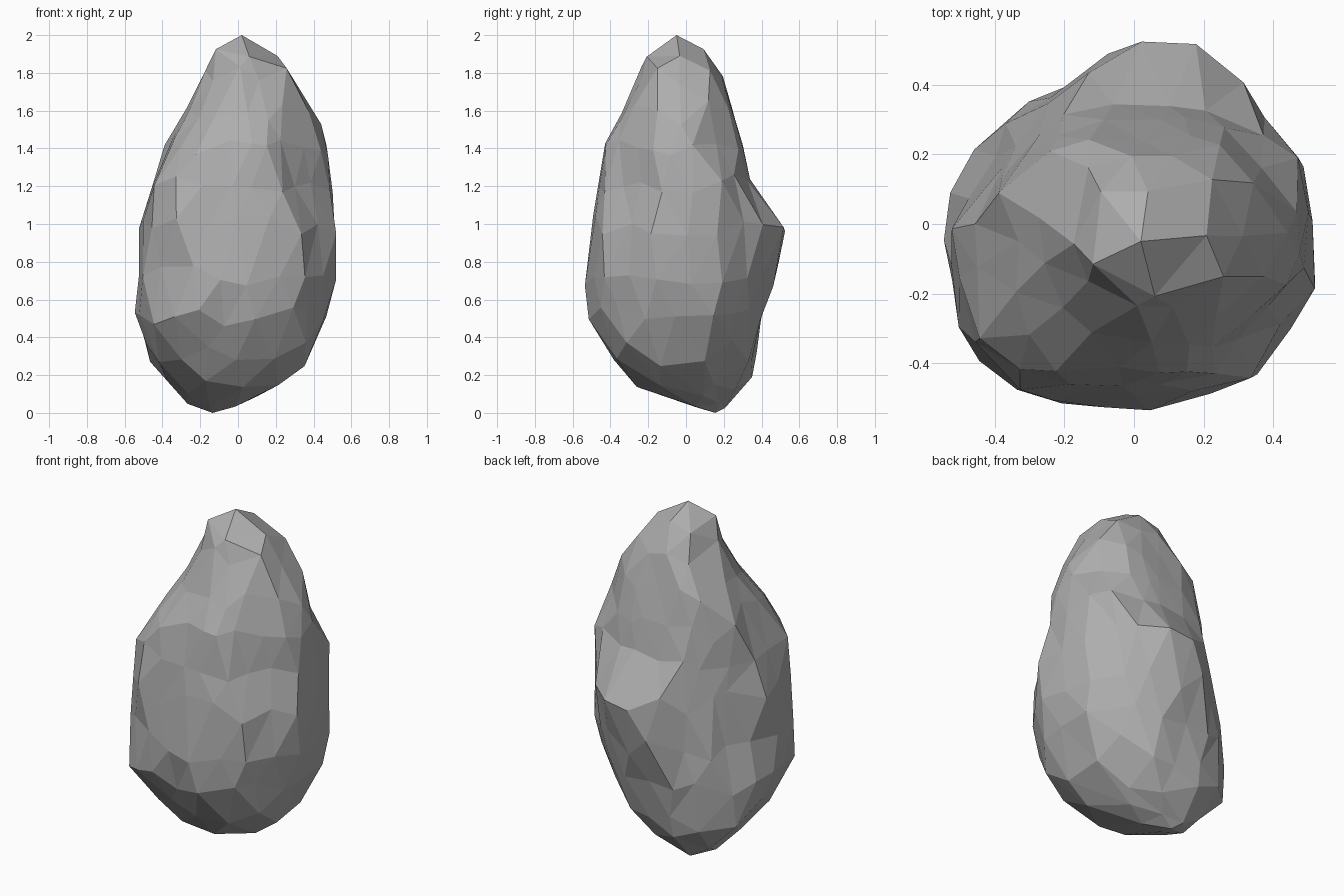
import bpy
import bmesh
import math
import random
from mathutils import Vector, noise

random.seed(7)

cube = bpy.data.objects.get("Cube")
if cube:
    bpy.data.objects.remove(cube, do_unlink=True)

# Reach of the rock by height, in eight directions turning from +x through +y
SECTIONS = [
    (0.00, (-0.10, 0.03, 0.18, 0.23, 0.17, 0.02, -0.13, -0.20)),
    (0.05, (0.04, 0.09, 0.24, 0.30, 0.29, 0.12, 0.0, 0.05)),
    (0.13, (0.20, 0.20, 0.33, 0.39, 0.31, 0.27, 0.27, 0.32)),
    (0.25, (0.37, 0.32, 0.35, 0.45, 0.47, 0.42, 0.35, 0.42)),
    (0.45, (0.44, 0.41, 0.39, 0.48, 0.52, 0.56, 0.48, 0.51)),
    (0.63, (0.50, 0.47, 0.43, 0.45, 0.53, 0.58, 0.53, 0.55)),
    (0.92, (0.52, 0.49, 0.53, 0.42, 0.52, 0.57, 0.51, 0.54)),
    (1.08, (0.53, 0.50, 0.47, 0.37, 0.48, 0.55, 0.48, 0.51)),
    (1.20, (0.49, 0.49, 0.34, 0.36, 0.46, 0.53, 0.46, 0.48)),
    (1.36, (0.48, 0.38, 0.30, 0.37, 0.41, 0.48, 0.43, 0.44)),
    (1.50, (0.45, 0.35, 0.29, 0.35, 0.33, 0.35, 0.38, 0.40)),
    (1.74, (0.31, 0.33, 0.21, 0.21, 0.19, 0.20, 0.25, 0.32)),
    (1.86, (0.25, 0.20, 0.16, 0.14, 0.15, 0.18, 0.22, 0.27)),
    (1.94, (0.13, 0.10, 0.08, 0.10, 0.11, 0.16, 0.16, 0.19)),
    (2.00, (0.03, 0.0, -0.04, -0.04, -0.01, 0.03, 0.06, 0.06)),
]
ANGLES = [k * math.pi / 4 for k in range(8)]

# Hollows: centre, radius, depth
HOLLOWS = [
    ((0.36, -0.25, 1.12), 0.20, 0.05),   # front left cleft
    ((0.42, 0.20, 0.50), 0.20, 0.03),    # lower left cleft
]


def section_at(z):
    """Interpolate the eight reaches at one height."""
    for (za, a), (zb, b) in zip(SECTIONS, SECTIONS[1:]):
        if z <= zb:
            t = max(0, (z - za) / (zb - za))
            return [p + (q - p) * t for p, q in zip(a, b)]
    return SECTIONS[-1][1]


def rock_point(n):
    """Carry a direction on the unit sphere to the rock surface."""
    arc = 1 - 2 * math.acos(max(-1, min(1, n.z))) / math.pi
    z = 1 + (n.z if n.z < 0 else (n.z + arc) / 2)
    reach = section_at(z)
    centre = Vector(((reach[0] - reach[4]) / 2, (reach[2] - reach[6]) / 2, z))
    if abs(n.z) > 0.999:
        return centre
    phi = math.atan2(n.y, n.x)
    out = Vector((math.cos(phi), math.sin(phi), 0))

    # Rounded octagon touching all eight reaches
    total = 0
    for angle, h in zip(ANGLES, reach):
        side = Vector((math.cos(angle), math.sin(angle), 0))
        distance = max(0.02, h - centre.dot(side))
        total += (max(0, out.dot(side)) / distance) ** 12
    radius = 1.015 * total ** (-1 / 12)

    p = centre + out * radius
    shift = 0.1 * radius * noise.noise(p * 4.5)
    for middle, size, depth in HOLLOWS:
        d = (p - Vector(middle)).length / size
        shift -= depth * max(0, 1 - d * d)
    return p + out * shift


# Rock: an irregular faceted ball carried onto the sections
bm = bmesh.new()
bmesh.ops.create_icosphere(bm, subdivisions=3, radius=1)
for v in bm.verts:
    n = v.co.normalized()
    if abs(n.z) < 0.97:
        n += Vector([random.uniform(-0.06, 0.06) for _ in range(3)])
    v.co = rock_point(n.normalized())
bmesh.ops.recalc_face_normals(bm, faces=bm.faces)

mesh = bpy.data.meshes.new("rock")
bm.to_mesh(mesh)
bm.free()
rock = bpy.data.objects.new("rock", mesh)
bpy.context.collection.objects.link(rock)

# Stone colour
stone = bpy.data.materials.new("grey_stone")
stone.use_nodes = True
colour = (0.42, 0.42, 0.42, 1)
stone.diffuse_color = colour
for node in stone.node_tree.nodes:
    if node.type == "BSDF_PRINCIPLED":
        node.inputs["Base Color"].default_value = colour
mesh.materials.append(stone)
